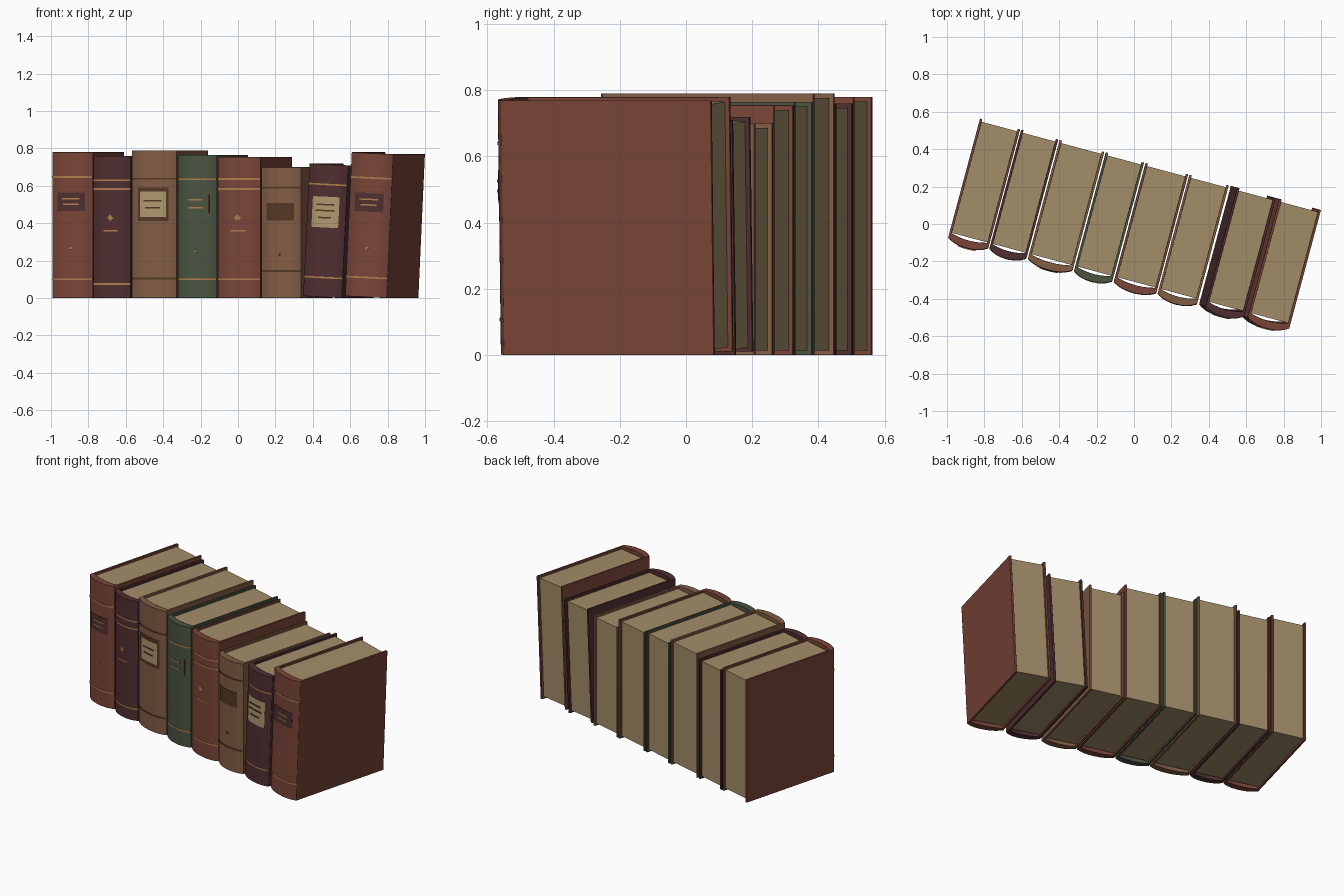
import bpy, bmesh, math
from mathutils import Matrix

cube = bpy.data.objects.get("Cube")
if cube:
    bpy.data.objects.remove(cube)


def material(name, r, g, b):
    """Flat colour from 0-255 display values."""
    lin = [((c / 255 + 0.055) / 1.055) ** 2.4 for c in (r, g, b)] + [1]
    m = bpy.data.materials.new(name)
    m.use_nodes = True
    m.diffuse_color = lin
    m.node_tree.nodes["Principled BSDF"].inputs["Base Color"].default_value = lin
    return m


RED = material("red_leather", 122, 69, 56)
PLUM = material("plum_leather", 80, 47, 50)
TAN = material("tan_leather", 130, 93, 68)
GREEN = material("green_cloth", 74, 84, 66)
PAPER = material("paper", 163, 141, 104)
GOLD = material("gilding", 176, 126, 76)
CREAM = material("cream_label", 176, 153, 112)
BROWN = material("dark_brown", 84, 56, 36)

BACK, HINGE, BULGE = 0.331, -0.325, 0.031   # depth positions of a book
BOARD, INSET, SEGS = 0.013, 0.014, 18
ROW = Matrix.Rotation(math.radians(-15), 4, "Z")


def arc(t):
    """Depth of the rounded spine at t, from -1 to 1 across the width."""
    return HINGE - BULGE * (1 - abs(t) ** 2.5)


def finish(name, bm, mat, place, bevel=0):
    bmesh.ops.recalc_face_normals(bm, faces=bm.faces)
    me = bpy.data.meshes.new(name)
    bm.to_mesh(me)
    bm.free()
    me.materials.append(mat)
    ob = bpy.data.objects.new(name, me)
    bpy.context.collection.objects.link(ob)
    ob.matrix_world = place
    bpy.ops.object.select_all(action="DESELECT")
    ob.select_set(True)
    bpy.context.view_layer.objects.active = ob
    bpy.ops.object.shade_smooth_by_angle(angle=math.radians(35))
    if bevel:
        mod = ob.modifiers.new("soft_edges", "BEVEL")
        mod.width = bevel
        mod.segments = 2
        mod.limit_method = "ANGLE"
        mod.angle_limit = math.radians(50)
    return ob


def shell(columns):
    """Closed strip; each column holds outer and inner (x, y) and a z range."""
    bm = bmesh.new()
    rings = []
    for outer, inner, z0, z1 in columns:
        rings.append([bm.verts.new((*p, z)) for p, z in
                      ((outer, z0), (outer, z1), (inner, z1), (inner, z0))])
    for a, b in zip(rings, rings[1:]):
        for i in range(4):
            j = (i + 1) % 4
            bm.faces.new((a[i], a[j], b[j], b[i]))
    bm.faces.new(rings[0])
    bm.faces.new(rings[-1][::-1])
    return bm


def case(name, w, h, mat, place):
    """Two boards joined by a rounded spine."""
    half, inner = w / 2, w / 2 - BOARD
    cols = [((-half, BACK), (-inner, BACK), 0, h)]
    for i in range(SEGS + 1):
        t = -math.cos(math.pi * i / SEGS)
        cols.append(((half * t, arc(t)), (inner * t, -0.3 - 0.014 * (1 - t * t)), 0, h))
    cols.append(((half, BACK), (inner, BACK), 0, h))
    finish(name, shell(cols), mat, place, 0.003)


def pages(name, w, h, place):
    bm = bmesh.new()
    bmesh.ops.create_cube(bm, size=1)
    front, back = -0.298, BACK - INSET
    size = (w - 2 * BOARD + 0.001, back - front, h - 2 * INSET)
    for v in bm.verts:
        v.co = (v.co.x * size[0], v.co.y * size[1] + (front + back) / 2,
                v.co.z * size[2] + h / 2)
    finish(name, bm, PAPER, place)


def plate(name, w, place, mat, reach, z, tall, lift=0.002, diamond=False):
    """Thin plate wrapped on the spine, reaching +-reach of its half width."""
    n = 2 if diamond else SEGS
    cols = []
    for i in range(n + 1):
        t = -math.cos(math.pi * i / n) * reach
        k = tall / 2 * (max(0.05, 1 - abs(t) / reach) if diamond else 1)
        x, y = t * w / 2, arc(t)
        grow = 1 + 2 * lift / w
        cols.append(((x * grow, y - lift), (x * 0.98, y + 0.002), z - k, z + k))
    finish(name, shell(cols), mat, place)


def decorate(name, w, place, bands, band_mat, label, ornaments):
    for i, z in enumerate(bands):
        plate(f"{name}_band_{i + 1}", w, place, band_mat, 0.985, z, 0.009)
    # label: layers of (colour, reach, height), then text rules
    if label:
        z, layers, rule_mat, rules = label
        for i, (mat, reach, tall) in enumerate(layers):
            plate(f"{name}_label_{i + 1}", w, place, mat, reach, z, tall, 0.002 + 0.0015 * i)
        for i, (dz, reach) in enumerate(rules):
            plate(f"{name}_label_rule_{i + 1}", w, place, rule_mat, reach, z + dz, 0.008, 0.006)
    for i, (kind, z, mat) in enumerate(ornaments):
        if kind == "rule":
            plate(f"{name}_rule_{i + 1}", w, place, mat, 0.36, z, 0.008)
        else:
            big = kind == "diamond"
            plate(f"{name}_{kind}_{i + 1}", w, place, mat, 0.16 if big else 0.08, z,
                  0.036 if big else 0.018, 0.003, True)


PLUM_LABEL = [(PLUM, 0.68, 0.1)]
TWO_RULES = [(0.016, 0.42), (-0.014, 0.36)]
GEM = [("diamond", 0.43, GOLD), ("rule", 0.36, GOLD)]

# left edge, width, height, lean, cover, bands, band colour, label, ornaments
BOOKS = [
    (-0.941, 0.222, 0.78, 0, RED, (0.647, 0.1), GOLD,
     (0.515, PLUM_LABEL, GOLD, TWO_RULES), [("dot", 0.267, GOLD)]),
    (-0.713, 0.205, 0.76, 0, PLUM, (0.63, 0.583, 0.075), GOLD, None, GEM),
    (-0.5, 0.247, 0.79, 0, TAN, (0.638, 0.105), BROWN,
     (0.502, [(BROWN, 0.68, 0.18), (CREAM, 0.56, 0.135)], BROWN,
      [(0.018, 0.38), (-0.018, 0.32)]), []),
    (-0.245, 0.212, 0.765, 0, GREEN, (0.635, 0.1), GOLD, None,
     [("rule", 0.525, GOLD), ("rule", 0.483, GOLD), ("dot", 0.25, GOLD)]),
    (-0.025, 0.236, 0.755, 0, RED, (0.637, 0.583, 0.1), GOLD, None, GEM),
    (0.218, 0.218, 0.7, 0, TAN, (0.59, 0.145), BROWN,
     (0.462, [(BROWN, 0.68, 0.095)], BROWN, []), [("dot", 0.235, BROWN)]),
    (0.447, 0.214, 0.71, 2.9, PLUM, (0.603, 0.105), GOLD,
     (0.455, [(CREAM, 0.68, 0.165)], BROWN,
      [(0.04, 0.42), (0.008, 0.46), (-0.03, 0.32)]), []),
    (0.68, 0.23, 0.77, 2.7, RED, (0.638, 0.105), GOLD,
     (0.507, PLUM_LABEL, GOLD, TWO_RULES), [("dot", 0.262, GOLD)]),
]

for n, (left, w, h, lean, cover, bands, band_mat, label, ornaments) in enumerate(BOOKS, 1):
    # each book pivots on its bottom right edge
    place = (ROW @ Matrix.Translation((left + w, 0, 0))
             @ Matrix.Rotation(math.radians(lean), 4, "Y")
             @ Matrix.Translation((-w / 2, 0, 0)))
    name = f"book_{n}"
    case(name + "_cover", w, h, cover, place)
    pages(name + "_pages", w, h, place)
    decorate(name, w, place, bands, band_mat, label, ornaments)
    if cover == GREEN:
        # narrow dark mark beside the title
        bm = bmesh.new()
        bmesh.ops.create_cube(bm, size=1)
        for v in bm.verts:
            v.co = (v.co.x * 0.006 + 0.33 * w, v.co.y * 0.006 + arc(0.66),
                    v.co.z * 0.1 + 0.505)
        finish(name + "_title_edge", bm, BROWN, place)
